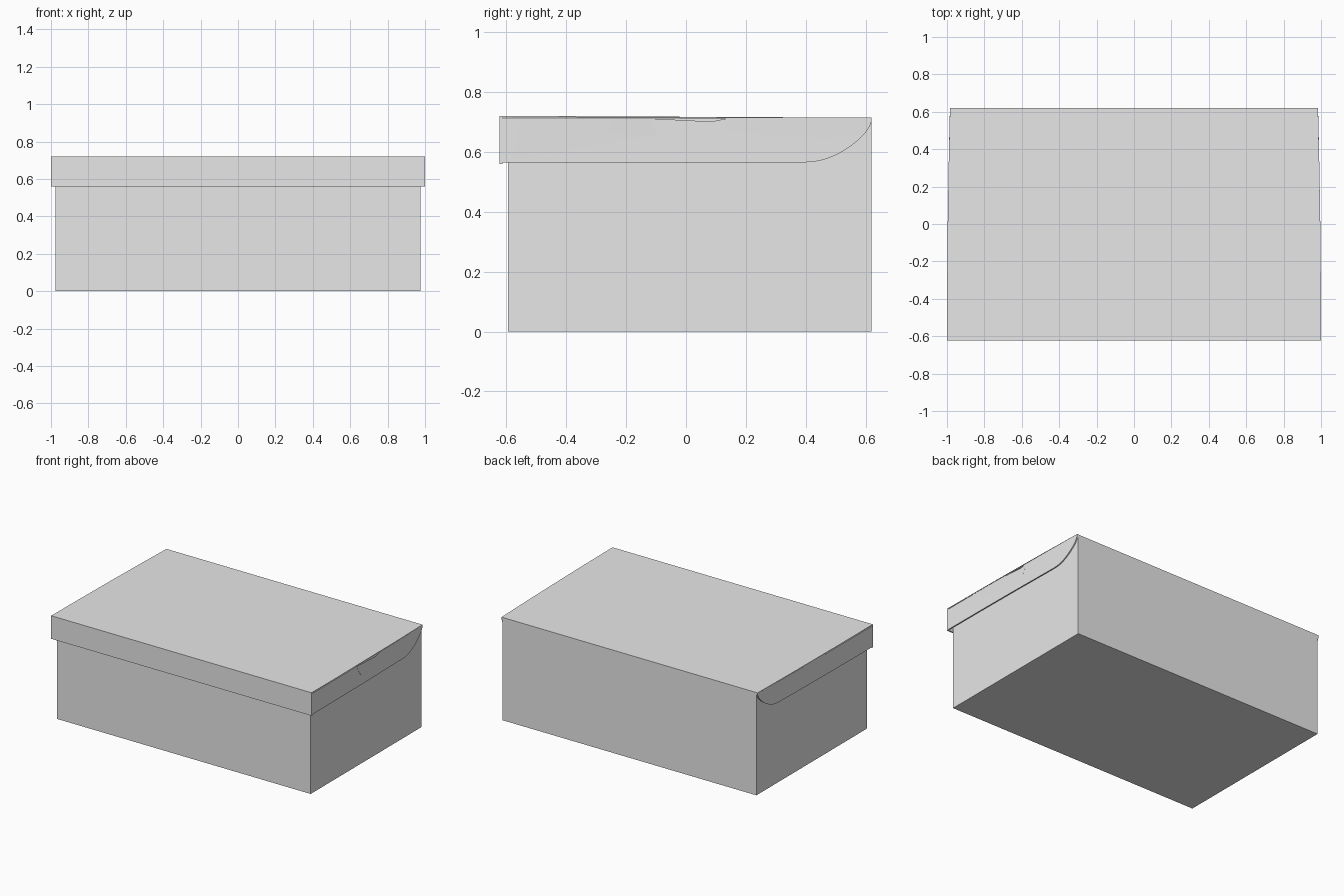
import bpy, bmesh, math

if "Cube" in bpy.data.objects:
    bpy.data.objects.remove(bpy.data.objects["Cube"])

card = bpy.data.materials.new("grey card")
card.diffuse_color = (0.8, 0.8, 0.8, 1)
card.use_nodes = True
card.node_tree.nodes["Principled BSDF"].inputs["Base Color"].default_value = card.diffuse_color

FRONT, BACK = -0.595, 0.62        # box depth
HALF = 0.975                      # box half width
LID_FRONT = -0.622


def lid_top(y):
    """Lid slopes down slightly toward the hinge."""
    return 0.72 - 0.006 * (y - LID_FRONT) / (BACK - LID_FRONT)


def lid_half(y):
    """Lid narrows slightly toward the hinge."""
    t = (y - LID_FRONT) / (BACK - LID_FRONT)
    return 1.0 - 0.016 * t * t


def prism(name, profile, inner, outer):
    """Extrude a (y, z) outline between two x limits, each a function of y."""
    bm = bmesh.new()
    a = [bm.verts.new((inner(y), y, z)) for y, z in profile]
    b = [bm.verts.new((outer(y), y, z)) for y, z in profile]
    n = len(profile)
    bm.faces.new(a)
    bm.faces.new(b[::-1])
    for i in range(n):
        j = (i + 1) % n
        bm.faces.new((a[i], b[i], b[j], a[j]))
    bmesh.ops.triangulate(bm, faces=[f for f in bm.faces if len(f.verts) > 4])
    bmesh.ops.recalc_face_normals(bm, faces=bm.faces)
    me = bpy.data.meshes.new(name)
    bm.to_mesh(me)
    bm.free()
    me.materials.append(card)
    ob = bpy.data.objects.new(name, me)
    bpy.context.collection.objects.link(ob)
    bpy.context.view_layer.objects.active = ob
    ob.select_set(True)
    bpy.ops.object.shade_smooth_by_angle(angle=math.radians(30))
    ob.select_set(False)
    return ob


def rect(y0, y1, z0, z1):
    return [(y0, z0), (y1, z0), (y1, z1), (y0, z1)]


def notch(top, r, cy=0.01, cz=0.732, n=28):
    """Round finger hole cut down from a top edge, running from back to front."""
    a0 = math.asin((cz - top) / r)
    return [(cy + r * math.cos(a), cz - r * math.sin(a))
            for a in (a0 + (math.pi - 2 * a0) * i / n for i in range(n + 1))]


def flat(x):
    return lambda y: x


# Box tray: floor, front and back walls
W = 0.012
prism("box_floor", rect(FRONT, BACK, 0, W), flat(-HALF), flat(HALF))
prism("box_front_wall", rect(FRONT, FRONT + W, W, 0.71), flat(-HALF), flat(HALF))
prism("box_back_wall", rect(BACK - W, BACK, W, 0.709), flat(-HALF), flat(HALF))

# Lid panel and front flap
prism("lid_panel", [(LID_FRONT, 0.715), (BACK, 0.709), (BACK, lid_top(BACK))]
      + [(y, lid_top(y)) for y in (0.3, 0.0, -0.3, LID_FRONT)],
      lambda y: -lid_half(y), lid_half)
prism("lid_front_flap", rect(LID_FRONT, LID_FRONT + 0.01, 0.56, 0.715),
      flat(-0.9999), flat(0.9999))

# Side walls with finger holes, and curved lid flaps over them
wall = [(FRONT + W, W), (BACK - W, W), (BACK - W, 0.709)] \
    + notch(0.709, 0.129) + [(FRONT + W, 0.709)]
curve = [(0.40 + 0.22 * math.sin(a), 0.565 + 0.146 * (1 - math.cos(a)))
         for a in (math.pi / 2 * i / 14 for i in range(15))]
# Soften the sweep so it reaches the back corner at a slant
curve = [(y, z + 0.3 * ((y - 0.40) / 0.22) ** 2 * (0.711 - z)) for y, z in curve]
flap = [(LID_FRONT + 0.01, 0.565), (-0.3, 0.565), (0.0, 0.565)] + curve \
    + notch(0.711, 0.127) + [(LID_FRONT + 0.01, 0.711)]
for side, s in (("left", -1), ("right", 1)):
    prism(side + "_box_wall", wall, flat(s * (HALF - W)), flat(s * HALF))
    prism(side + "_lid_flap", flap,
          lambda y: s * (lid_half(y) - 0.008), lambda y: s * lid_half(y))
